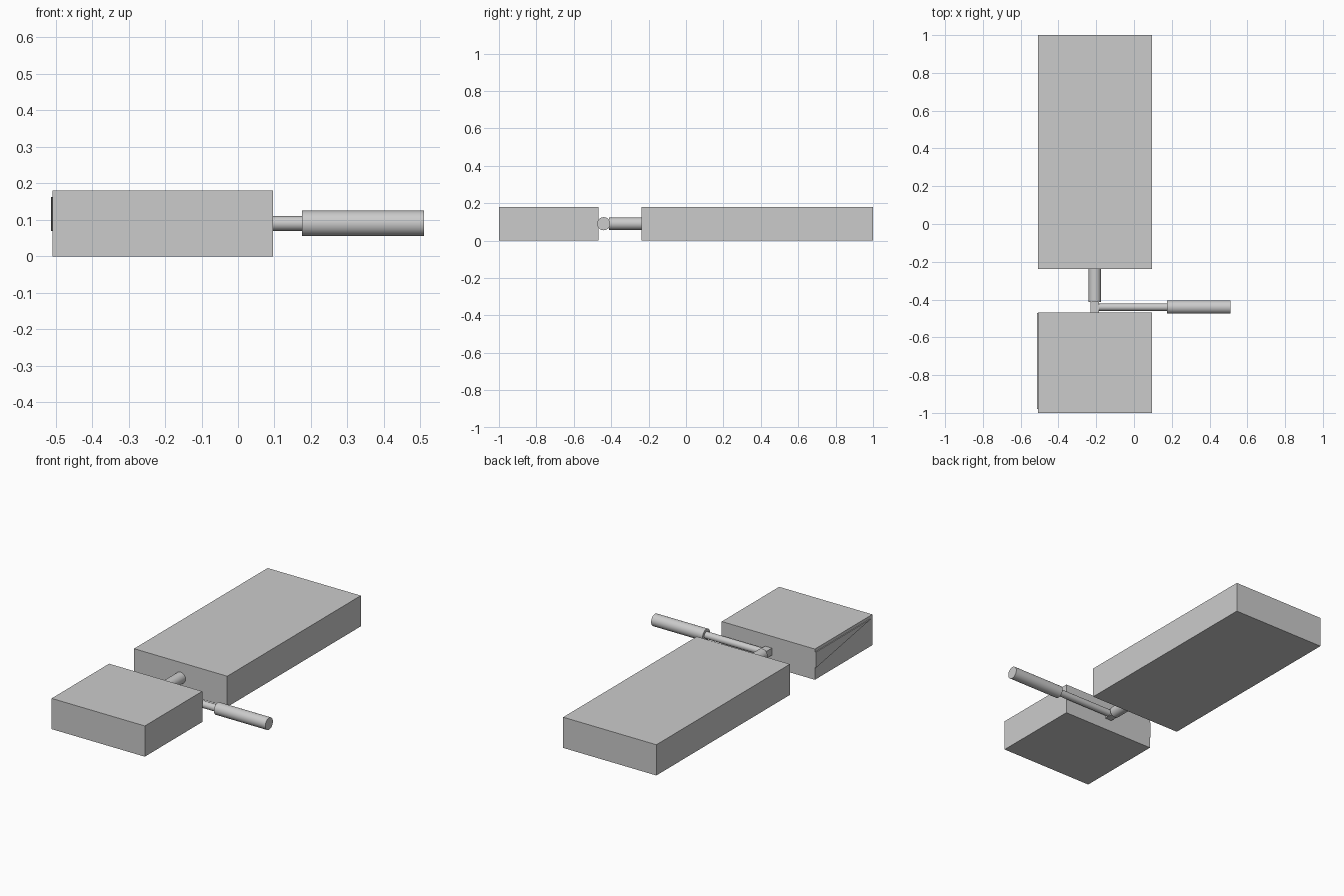
import bpy, bmesh, math

if "Cube" in bpy.data.objects:
    bpy.data.objects.remove(bpy.data.objects["Cube"])

ZC = 0.09  # height of the rod axes


def box(name, lo, hi):
    bpy.ops.mesh.primitive_cube_add(size=1, location=[(a + b) / 2 for a, b in zip(lo, hi)])
    ob = bpy.context.object
    ob.name = name
    ob.scale = [b - a for a, b in zip(lo, hi)]
    bpy.ops.object.transform_apply(location=False, rotation=False, scale=True)
    return ob


def rod(name, axis, start, end, offset, radius):
    mid = (start + end) / 2
    along_x = axis == 'x'
    loc = (mid, offset, ZC) if along_x else (offset, mid, ZC)
    rot = (0, math.pi / 2, 0) if along_x else (math.pi / 2, 0, 0)
    bpy.ops.mesh.primitive_cylinder_add(vertices=32, radius=radius, depth=end - start,
                                        location=loc, rotation=rot)
    ob = bpy.context.object
    ob.name = name
    bpy.ops.object.shade_smooth_by_angle(angle=math.radians(35))
    return ob


# Two blocks in line
box("long_block", (-0.508, -0.237, 0), (0.096, 1.0, 0.18))
box("short_block", (-0.508, -1.0, 0), (0.096, -0.468, 0.18))

# Link between the blocks
rod("link_rod", 'y', -0.412, -0.237, -0.207, 0.033)
box("link_joint", (-0.229, -0.468, ZC - 0.021), (-0.185, -0.41, ZC + 0.021))

# Side lever with thicker grip
rod("lever_rod", 'x', -0.19, 0.176, -0.44, 0.02)
rod("lever_grip", 'x', 0.176, 0.51, -0.44, 0.035)

# Thin triangular plate on the left of the short block
bm = bmesh.new()
verts = [bm.verts.new((-0.513, y, z)) for y, z in ((-0.98, 0.162), (-0.47, 0.162), (-0.47, 0.07))]
face = bm.faces.new(verts)
ext = bmesh.ops.extrude_face_region(bm, geom=[face])
bmesh.ops.translate(bm, vec=(0.005, 0, 0),
                    verts=[v for v in ext["geom"] if isinstance(v, bmesh.types.BMVert)])
bmesh.ops.recalc_face_normals(bm, faces=bm.faces)
mesh = bpy.data.meshes.new("side_plate")
bm.to_mesh(mesh)
bm.free()
bpy.context.collection.objects.link(bpy.data.objects.new("side_plate", mesh))
